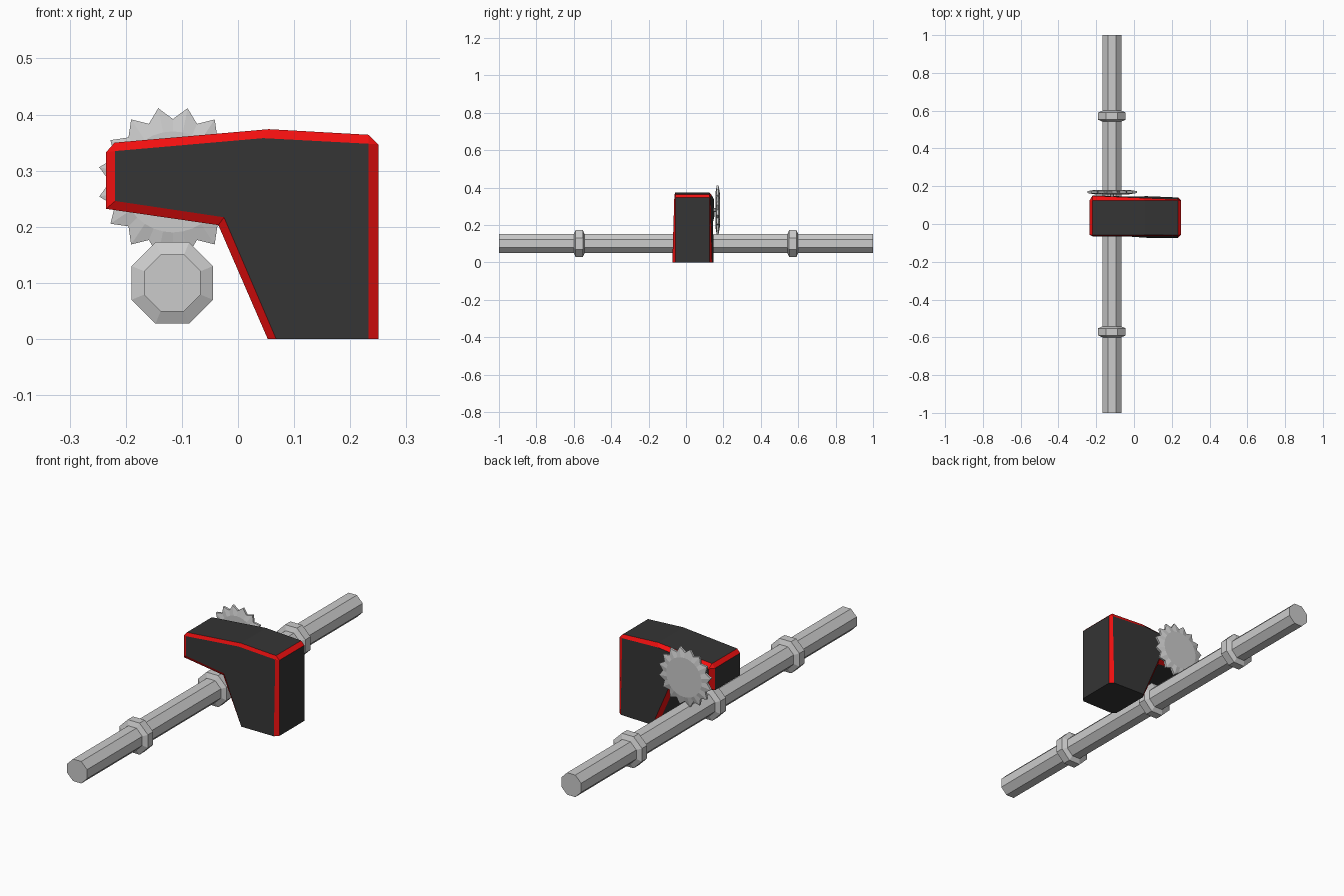
import bpy, bmesh
from math import sin, cos, pi

if "Cube" in bpy.data.objects:
    bpy.data.objects.remove(bpy.data.objects["Cube"])


def make_object(name, bm, mats=()):
    bmesh.ops.remove_doubles(bm, verts=bm.verts[:], dist=1e-5)
    bmesh.ops.recalc_face_normals(bm, faces=bm.faces[:])
    mesh = bpy.data.meshes.new(name)
    bm.to_mesh(mesh)
    bm.free()
    for m in mats:
        mesh.materials.append(m)
    ob = bpy.data.objects.new(name, mesh)
    bpy.context.collection.objects.link(ob)
    return ob


def material(name, color):
    m = bpy.data.materials.new(name)
    m.diffuse_color = color
    m.use_nodes = True
    m.node_tree.nodes["Principled BSDF"].inputs["Base Color"].default_value = m.diffuse_color
    return m


def loft(rings, mat_of=lambda ring, edge: 0):
    """Skin a stack of equal-length point rings and cap both ends."""
    bm = bmesh.new()
    rows = [[bm.verts.new(p) for p in r] for r in rings]
    n = len(rows[0])
    for j in range(len(rows) - 1):
        for i in range(n):
            k = (i + 1) % n
            f = bm.faces.new((rows[j][i], rows[j][k], rows[j + 1][k], rows[j + 1][i]))
            f.material_index = mat_of(j, i)
    bm.faces.new(rows[0])
    bm.faces.new(rows[-1])
    return bm


def ring(cx, cz, y, apothem, sides):
    r = apothem / cos(pi / sides)
    return [(cx + r * cos((i + 0.5) * 2 * pi / sides), y,
             cz + r * sin((i + 0.5) * 2 * pi / sides)) for i in range(sides)]


dark = material("dark_casing", (0.035, 0.035, 0.035, 1))
red = material("red_trim", (0.9, 0.005, 0.005, 1))

# Casing: side profile with inset faces, front and back slightly tilted
outer = [(-.235, .232), (-.235, .333), (-.22, .35), (.055, .374), (.233, .364),
         (.25, .347), (.25, 0), (.053, 0), (-.035, .203)]
inner = [(-.219, .246), (-.219, .335), (-.219, .335), (.045, .358), (.233, .348),
         (.233, .348), (.233, 0), (.068, 0), (-.025, .217)]
casing_rings = [
    [(x, -.073 + .03 * z, z) for x, z in inner],
    [(x, -.057, z) for x, z in outer],
    [(x, .125, z) for x, z in outer],
    [(x, .150 - .041 * x - .028 * z, z) for x, z in inner],
]


def trim(row, edge):
    # red on the bevels around both faces and on the two short corner bevels
    if row == 1:
        return 1 if edge in (1, 4) else 0
    return 0 if edge == 6 else 1


make_object("casing", loft(casing_rings, trim), (dark, red))

# Long octagonal bar
BX, BZ = -.117, .1
make_object("bar", loft([ring(BX, BZ, y, .0505, 8) for y in (-1, 1)]))

# Three tapered collars on the bar
for i, y in enumerate((-.571, 0, .571)):
    prof = [(-.029, .05), (-.019, .0725), (.019, .0725), (.029, .05)]
    make_object(f"collar_{i + 1}", loft([ring(BX, BZ, y + d, a, 8) for d, a in prof]))

# Toothed wheel: lens-like disc with 16 pointed teeth
GX, GY, GZ, TEETH = -.116, .169, .28, 16


def wheel_ring(y, tip, root):
    pts = []
    for i in range(TEETH * 2):
        r = tip if i % 2 else root
        a = i * pi / TEETH
        pts.append((GX + r * cos(a), GY + y, GZ + r * sin(a)))
    return pts


make_object("toothed_wheel", loft([
    wheel_ring(-.012, .09, .09), wheel_ring(-.005, .134, .112),
    wheel_ring(.005, .134, .112), wheel_ring(.012, .09, .09)]))

# Axle joining wheel and casing
make_object("axle", loft([ring(GX, GZ, y, .011, 8) for y in (.13, .165)]))
